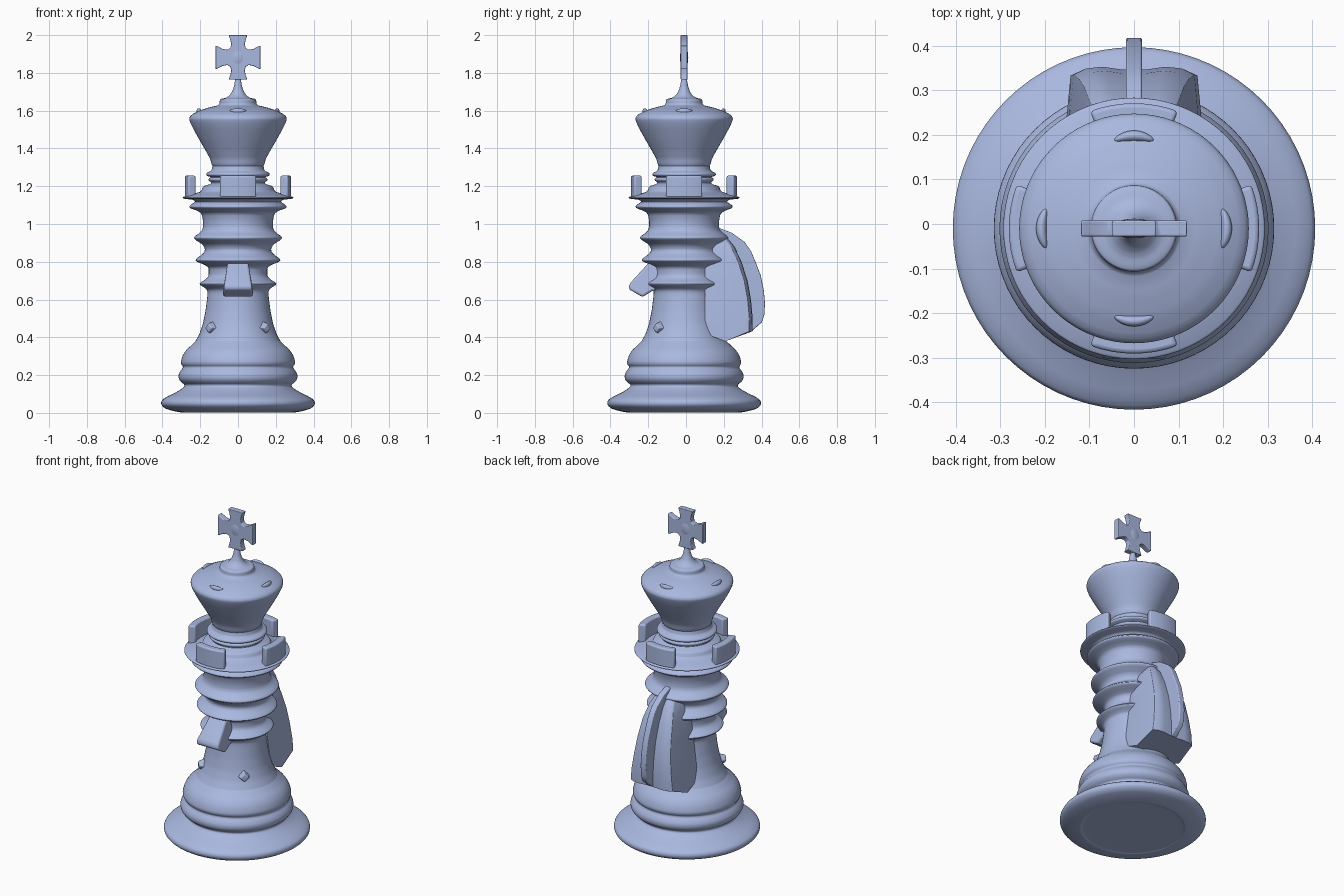
import bpy, bmesh, math
from mathutils import Vector, Matrix

if "Cube" in bpy.data.objects:
    bpy.data.objects.remove(bpy.data.objects["Cube"])

CY = -0.01  # the turned axis sits slightly forward of y = 0
mat = bpy.data.materials.new("pale_blue")
mat.diffuse_color = (0.40, 0.48, 0.74, 1)
mat.use_nodes = True
mat.node_tree.nodes["Principled BSDF"].inputs["Base Color"].default_value = mat.diffuse_color


def finish(bm, name, bevel=0.0, angle=40):
    bmesh.ops.recalc_face_normals(bm, faces=bm.faces)
    me = bpy.data.meshes.new(name)
    bm.to_mesh(me)
    bm.free()
    me.materials.append(mat)
    ob = bpy.data.objects.new(name, me)
    bpy.context.collection.objects.link(ob)
    bpy.ops.object.select_all(action='DESELECT')
    ob.select_set(True)
    bpy.context.view_layer.objects.active = ob
    if bevel:
        m = ob.modifiers.new("bevel", 'BEVEL')
        m.width, m.segments, m.limit_method = bevel, 3, 'ANGLE'
        m.angle_limit = math.radians(35)
    bpy.ops.object.shade_smooth_by_angle(angle=math.radians(angle))
    return ob


def round_corners(pts, cut):
    out = [Vector(pts[0])]
    for a, b, c in zip(pts, pts[1:], pts[2:]):
        a, b, c = Vector(a), Vector(b), Vector(c)
        for d in (a - b, c - b):
            out.append(b + d * min(0.3, cut / d.length))
    return out + [Vector(pts[-1])]


def lathe(name, pts, cut=0.008, seg=72):
    pts = round_corners(round_corners(pts, cut), cut / 3)
    bm = bmesh.new()
    rings = []
    for r, z in pts:
        rings.append([bm.verts.new((r * math.cos(2 * math.pi * i / seg),
                                    CY + r * math.sin(2 * math.pi * i / seg), z))
                      for i in range(seg)])
    for a, b in zip(rings, rings[1:]):
        for i in range(seg):
            j = (i + 1) % seg
            bm.faces.new((a[i], a[j], b[j], b[i]))
    bmesh.ops.remove_doubles(bm, verts=bm.verts, dist=1e-5)
    return finish(bm, name, angle=50)


def loft(name, sections, bevel=0.0, angle=40):
    bm = bmesh.new()
    rings = [[bm.verts.new(p) for p in s] for s in sections]
    n = len(rings[0])
    for a, b in zip(rings, rings[1:]):
        for i in range(n):
            bm.faces.new((a[i], a[(i + 1) % n], b[(i + 1) % n], b[i]))
    bm.faces.new(rings[0])
    bm.faces.new(rings[-1])
    return finish(bm, name, bevel, angle)


def ellipsoid(name, loc, scale, spin=0.0, bend=0.0):
    bm = bmesh.new()
    bmesh.ops.create_uvsphere(bm, u_segments=24, v_segments=12, radius=1)
    for v in bm.verts:
        v.co = Vector((v.co.x * scale[0], v.co.y * scale[1], v.co.z * scale[2]))
        v.co.y -= bend * v.co.x ** 2
    bm.transform(Matrix.Translation(loc) @ Matrix.Rotation(spin, 4, 'Z'))
    return finish(bm, name, angle=60)


# Turned body
lathe("pedestal", [(0, 0.004), (0.285, 0.004), (0.29, 0.0), (0.36, 0.013), (0.40, 0.03),
                   (0.411, 0.058), (0.39, 0.08), (0.34, 0.103), (0.295, 0.128),
                   (0.278, 0.148), (0.305, 0.163), (0.318, 0.19), (0.308, 0.22),
                   (0.287, 0.242), (0.302, 0.256), (0.302, 0.28), (0.283, 0.325),
                   (0.25, 0.355), (0.225, 0.38)], 0.02)
lathe("shaft", [(0.225, 0.38), (0.203, 0.42), (0.185, 0.475), (0.172, 0.54), (0.163, 0.61),
                (0.16, 0.645), (0.172, 0.66), (0.203, 0.678), (0.203, 0.688), (0.17, 0.708),
                (0.155, 0.725), (0.155, 0.77), (0.18, 0.785), (0.224, 0.803), (0.224, 0.815),
                (0.19, 0.838), (0.172, 0.86), (0.185, 0.89), (0.232, 0.92), (0.235, 0.932),
                (0.20, 0.955), (0.186, 0.975), (0.184, 1.01), (0.192, 1.055), (0.215, 1.07),
                (0.257, 1.085), (0.257, 1.098), (0.225, 1.118)])
lathe("collar_disc", [(0.225, 1.115), (0.235, 1.128), (0.29, 1.134), (0.296, 1.142),
                      (0.24, 1.158), (0.195, 1.172), (0.185, 1.2), (0.145, 1.212),
                      (0.142, 1.222), (0.157, 1.23), (0.155, 1.243), (0.14, 1.248),
                      (0.168, 1.255), (0.168, 1.27), (0.14, 1.282), (0.135, 1.31)], 0.006)
lathe("crown", [(0.13, 1.30), (0.14, 1.315), (0.147, 1.345), (0.175, 1.395), (0.207, 1.45),
                (0.24, 1.51), (0.256, 1.545), (0.259, 1.563), (0.245, 1.58), (0.2, 1.602),
                (0.15, 1.618), (0.097, 1.63), (0.097, 1.657), (0.09, 1.663), (0.06, 1.668),
                (0.036, 1.69), (0.022, 1.725), (0.014, 1.77), (0, 1.785)])

# Battlement blocks, curved around the collar, and crescents on the crown
for k, side in enumerate(("right", "back", "left", "front")):
    a0 = k * math.pi / 2
    secs = []
    for i in range(9):
        a = a0 + math.radians(-20.5 + 41 * i / 8)
        secs.append([(r * math.cos(a), CY + r * math.sin(a), z)
                     for r, z in ((0.238, 1.14), (0.281, 1.14), (0.281, 1.256), (0.238, 1.256))])
    loft("battlement_" + side, secs, 0.009)
    ellipsoid("crown_crescent_" + side,
              (0.208 * math.cos(a0), CY + 0.208 * math.sin(a0), 1.597),
              (0.045, 0.012, 0.015), a0 - math.pi / 2, 5)

# Cross on top
quarter = [(0.05, 0.118), (0.041, 0.095), (0.036, 0.07), (0.04, 0.05), (0.056, 0.04),
           (0.082, 0.045), (0.104, 0.057), (0.119, 0.063)]
outline = quarter + [(x, -z) for x, z in reversed(quarter)]
outline += [(-x, -z) for x, z in quarter] + [(-x, z) for x, z in reversed(quarter)]
loft("cross", [[(x, CY + y, 1.882 + z) for x, z in outline] for y in (-0.018, 0.018)], 0.004)
ellipsoid("cross_boss", (0, CY, 1.882), (0.05, 0.022, 0.06))

# Snout at the front: side outline, wider towards the bottom
snout = [(-0.12, 0.79), (-0.195, 0.797), (-0.30, 0.682), (-0.303, 0.655),
         (-0.23, 0.613), (-0.18, 0.645), (-0.12, 0.66)]
loft("snout", [[(s * (0.08 - 0.15 * max(0, z - 0.63)), y, z) for y, z in snout]
               for s in (-1, 1)], 0.012)

# Two diamond eye studs
for s, side in ((-1, "left"), (1, "right")):
    bm = bmesh.new()
    bmesh.ops.create_cube(bm, size=1)
    for v in bm.verts:
        f = 0.6 if v.co.y < 0 else 1.0
        v.co = Vector((v.co.x * 0.058 * f, v.co.y * 0.05, v.co.z * 0.058 * f))
    bm.transform(Matrix.Translation((s * 0.14, CY - 0.132, 0.45))
                 @ Matrix.Rotation(s * math.pi / 4, 4, 'Z')
                 @ Matrix.Rotation(math.pi / 4, 4, 'Y'))
    finish(bm, "eye_stud_" + side, 0.006)

# Mane at the back: wide body (z, half width, outer y), with a slanted underside
rows = [(0.43, 0.15, 0.345), (0.5, 0.143, 0.347), (0.6, 0.13, 0.338), (0.7, 0.118, 0.32),
        (0.8, 0.105, 0.288), (0.88, 0.085, 0.25), (0.94, 0.06, 0.2), (0.965, 0.04, 0.165)]
secs = []
for k, (z, w, yo) in enumerate(rows):
    half = [(w, 0.1), (w * 1.03, 0.6 * yo), (w * 0.95, yo - 0.012), (w * 0.75, yo + 0.002),
            (w * 0.5, yo + 0.006), (w * 0.2, yo)]
    pts = half + [(-x, y) for x, y in reversed(half)]
    low = lambda y: -0.055 * max(0, 1 - abs(y - 0.2) / 0.12) if k == 0 else 0
    secs.append([(x, y, z + low(y)) for x, y in pts])
loft("mane_body", secs, 0.008, 45)

# Thin crest along the mane
crest = [(0.10, 0.98), (0.165, 0.982), (0.24, 0.955), (0.31, 0.905), (0.345, 0.855),
         (0.37, 0.795), (0.395, 0.73), (0.412, 0.65), (0.418, 0.58), (0.415, 0.52),
         (0.402, 0.48), (0.345, 0.43), (0.28, 0.46), (0.27, 0.65), (0.22, 0.82), (0.1, 0.9)]
loft("mane_crest", [[(x, y, z) for y, z in crest] for x in (-0.018, 0.018)], 0.005)
